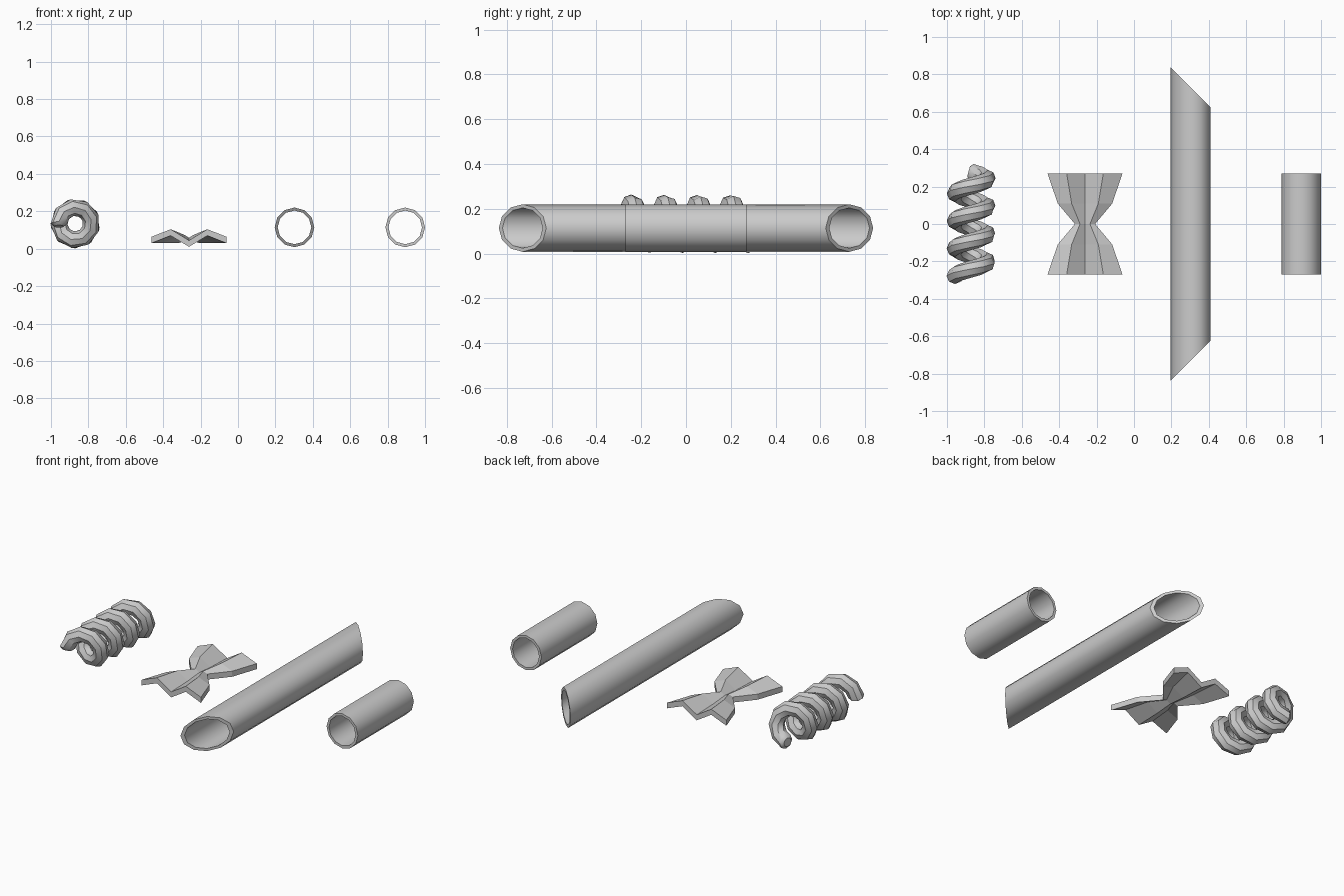
import bpy, bmesh, math
from mathutils import Vector

if "Cube" in bpy.data.objects:
    bpy.data.objects.remove(bpy.data.objects["Cube"])


def finish(name, bm, smooth=True):
    bmesh.ops.recalc_face_normals(bm, faces=bm.faces)
    me = bpy.data.meshes.new(name)
    bm.to_mesh(me)
    bm.free()
    ob = bpy.data.objects.new(name, me)
    bpy.context.collection.objects.link(ob)
    if smooth:
        bpy.ops.object.select_all(action='DESELECT')
        ob.select_set(True)
        bpy.context.view_layer.objects.active = ob
        bpy.ops.object.shade_smooth_by_angle(angle=math.radians(40))
    return ob


def bridge(bm, a, b):
    n = len(a)
    for i in range(n):
        bm.faces.new((a[i], a[(i + 1) % n], b[(i + 1) % n], b[i]))


def hollow_tube(name, cx, half, slant, r_out=0.106, r_in=0.09, cz=0.114, n=12):
    """Open pipe along y; slant shears both ends in mirrored directions."""
    bm = bmesh.new()

    def ring(r, side):
        out = []
        for i in range(n):
            a = math.tau * i / n
            dx = r * math.cos(a)
            out.append(bm.verts.new((cx + dx, side * (half - slant * dx), cz + r * math.sin(a))))
        return out

    rings = [ring(r_out, -1), ring(r_out, 1), ring(r_in, 1), ring(r_in, -1)]
    for i in range(4):
        bridge(bm, rings[i], rings[(i + 1) % 4])
    return finish(name, bm)


# Long tube with slanted ends, short tube with straight ends
hollow_tube("quill_pasta", 0.302, 0.73, 1.0)
hollow_tube("short_tube_pasta", 0.894, 0.27, 0.0)


# Spiral: sections swept along a helix, ends rounded by small rings
def spiral(cx=-0.87, cz=0.134, R=0.087, r=0.045, turns=3.75, pitch=0.148, steps=34, n=8):
    bm = bmesh.new()
    y0 = -turns * pitch / 2

    def frame(t):
        a = math.pi - math.tau * turns * t
        radial = Vector((math.cos(a), 0, math.sin(a)))
        tangent = Vector((R * math.sin(a), pitch / math.tau, -R * math.cos(a))).normalized()
        pos = Vector((cx, y0 + turns * pitch * t, cz)) + radial * R
        return pos, radial, tangent

    def ring(t, rad, shift=0.0):
        pos, radial, tangent = frame(t)
        side = tangent.cross(radial)
        return [bm.verts.new(pos + tangent * shift + rad * (radial * math.cos(math.tau * k / n)
                + side * math.sin(math.tau * k / n))) for k in range(n)]

    rings = [ring(0, r * 0.6, -0.015)]
    rings += [ring(i / steps, r) for i in range(steps + 1)]
    rings += [ring(1, r * 0.6, 0.015)]
    for a, b in zip(rings, rings[1:]):
        bridge(bm, a, b)
    bm.faces.new(rings[0])
    bm.faces.new(rings[-1])
    return finish("spiral_pasta", bm)


spiral()


# Bow tie: zigzag strip pinched at the waist
def bow_tie(cx=-0.262, edge_z=0.03, thick=0.034):
    bm = bmesh.new()
    profile = [(-0.2, 0), (-0.098, 0.04), (0, -0.02), (0.098, 0.04), (0.2, 0)]
    rows = [(-0.27, 1), (-0.11, 0.73), (0, 0.27), (0.11, 0.73), (0.27, 1)]
    loops = []
    for y, f in rows:
        low = [bm.verts.new((cx + x * f, y, edge_z + z * f)) for x, z in profile]
        high = [bm.verts.new((cx + x * f, y, edge_z + z * f + thick)) for x, z in profile]
        loops.append(low + high[::-1])
    for a, b in zip(loops, loops[1:]):
        bridge(bm, a, b)
    # End faces, one quad per fold
    for lp in (loops[0], loops[-1]):
        for i in range(4):
            bm.faces.new((lp[i], lp[i + 1], lp[8 - i], lp[9 - i]))
    return finish("bow_tie_pasta", bm, smooth=False)


bow_tie()
